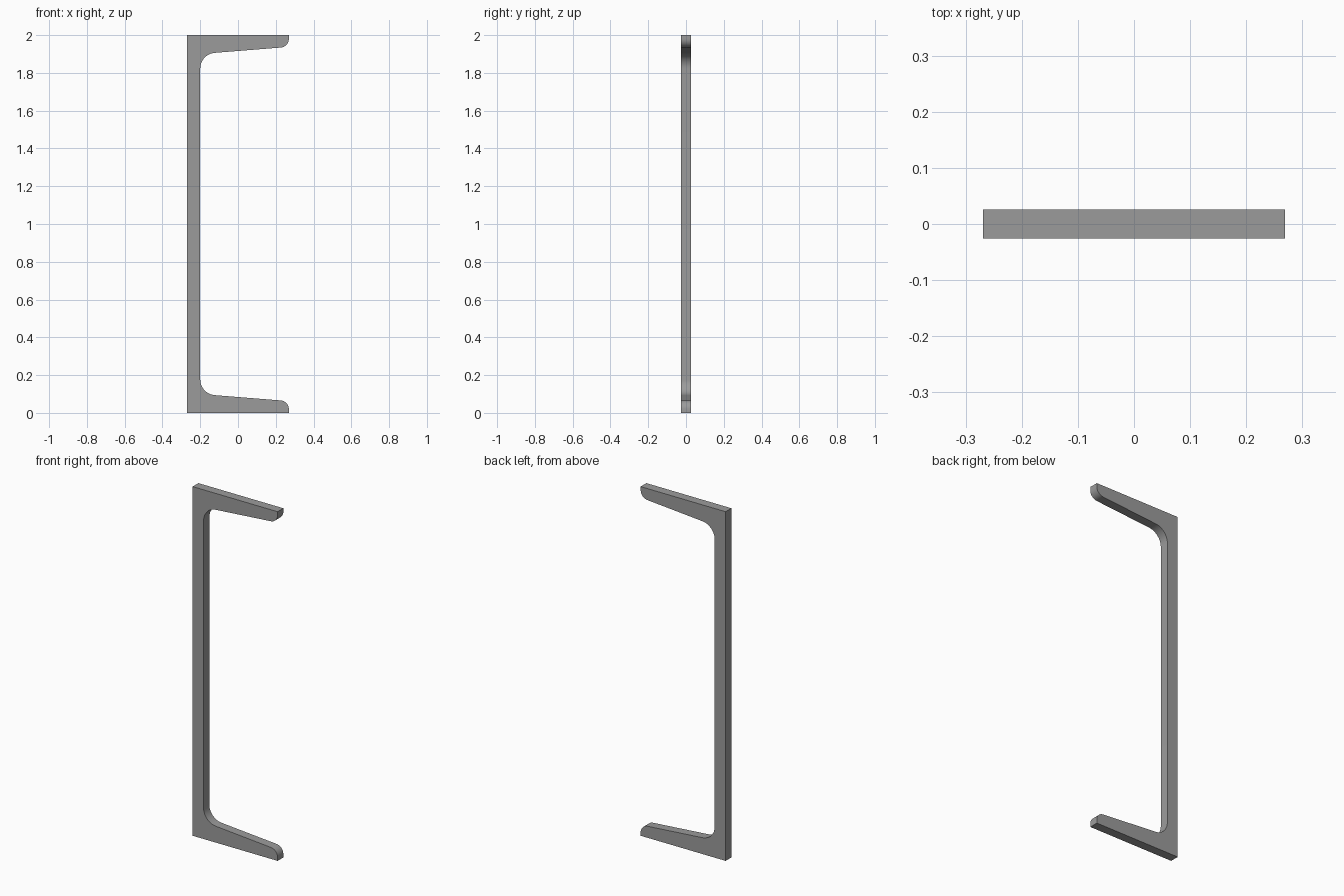
import bpy, bmesh, math
from mathutils import Vector

if "Cube" in bpy.data.objects:
    bpy.data.objects.remove(bpy.data.objects["Cube"])

HALF_W = 0.269     # half flange width
DEPTH = 0.052      # length of the extruded slice
HEIGHT = 2.0
WEB_X = -0.20      # inner face of the web


def flange_z(x):
    # inner face of the lower flange, 8 % slope
    return 0.084 - 0.08 * x


def rounded(prev, corner, nxt, r, n=12):
    """Points of an arc of radius r tangent to both edges at a corner."""
    a, b = (prev - corner).normalized(), (nxt - corner).normalized()
    half = a.angle(b) / 2
    c = corner + (a + b).normalized() * (r / math.sin(half))
    s = corner + a * (r / math.tan(half)) - c
    e = corner + b * (r / math.tan(half)) - c
    total = s.angle(e)
    return [c + (s * math.sin((1 - i / n) * total) + e * math.sin(i / n * total)) / math.sin(total)
            for i in range(n + 1)]


# Lower half of the channel profile in x, z
tip_bottom = Vector((HALF_W, 0))
tip_top = Vector((HALF_W, flange_z(HALF_W)))
root = Vector((WEB_X, flange_z(WEB_X)))
web_mid = Vector((WEB_X, HEIGHT / 2))
lower = [Vector((-HALF_W, 0)), tip_bottom]
lower += rounded(tip_bottom, tip_top, root, 0.046)
lower += rounded(tip_top, root, web_mid, 0.084)

# Mirror for the upper half, then extrude along y
profile = lower + [Vector((p.x, HEIGHT - p.y)) for p in reversed(lower)]
bm = bmesh.new()
face = bm.faces.new([bm.verts.new((p.x, -DEPTH / 2, p.y)) for p in profile])
ext = bmesh.ops.extrude_face_region(bm, geom=[face], use_keep_orig=True)
bmesh.ops.translate(bm, vec=(0, DEPTH, 0),
                    verts=[g for g in ext["geom"] if isinstance(g, bmesh.types.BMVert)])
bmesh.ops.recalc_face_normals(bm, faces=bm.faces)

mesh = bpy.data.meshes.new("channel_beam")
bm.to_mesh(mesh)
bm.free()
beam = bpy.data.objects.new("channel_beam", mesh)
bpy.context.collection.objects.link(beam)

# Steel grey
grey = bpy.data.materials.new("steel_grey")
grey.diffuse_color = (0.33, 0.33, 0.33, 1)
grey.use_nodes = True
grey.node_tree.nodes["Principled BSDF"].inputs["Base Color"].default_value = grey.diffuse_color
mesh.materials.append(grey)

# Smooth fillets, sharp edges elsewhere
bpy.context.view_layer.objects.active = beam
beam.select_set(True)
bpy.ops.object.shade_smooth_by_angle(angle=math.radians(30))
